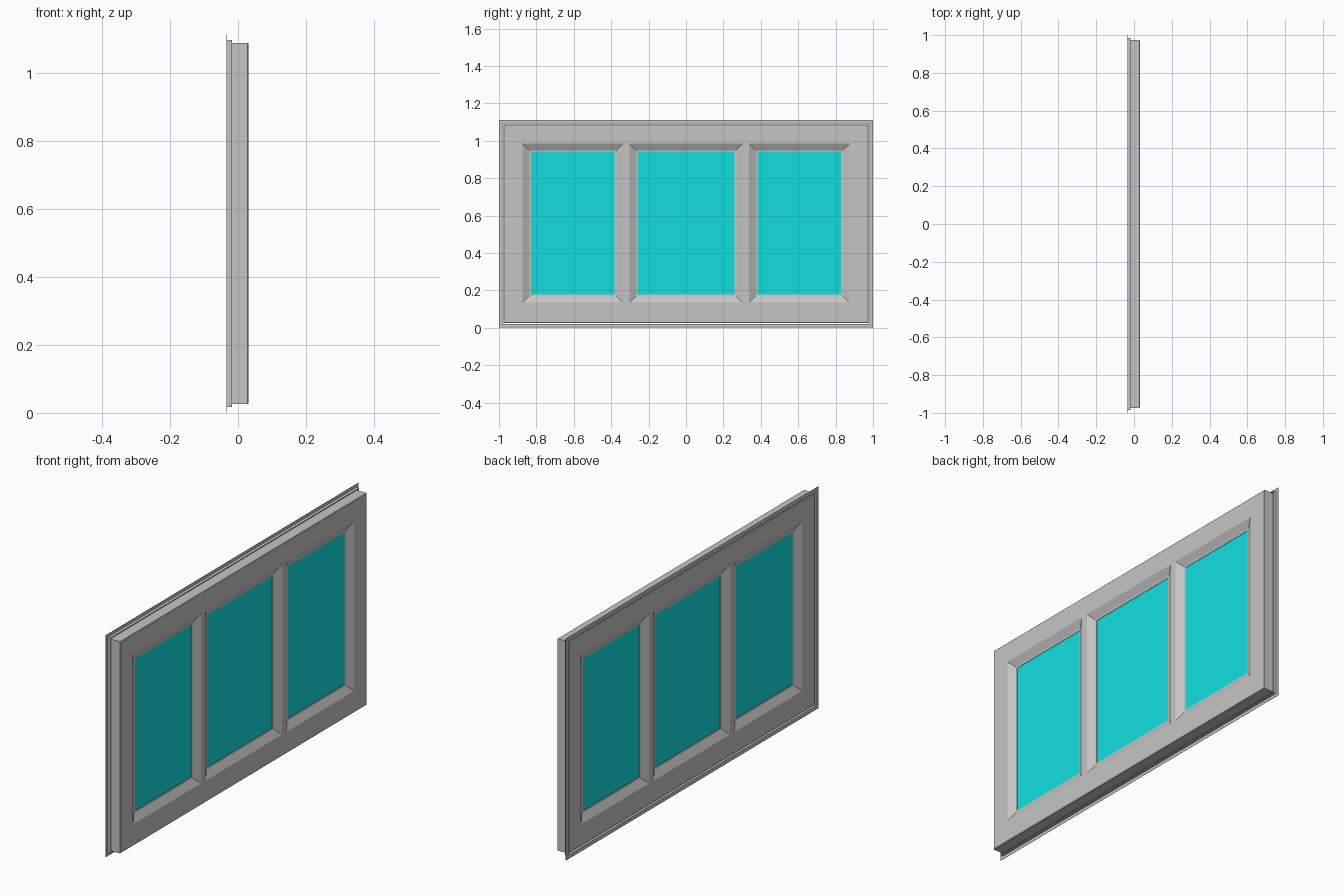
import bpy, bmesh

if "Cube" in bpy.data.objects:
    bpy.data.objects.remove(bpy.data.objects["Cube"])


def material(name, rgb):
    m = bpy.data.materials.new(name)
    m.diffuse_color = (*rgb, 1)
    m.use_nodes = True
    m.node_tree.nodes["Principled BSDF"].inputs["Base Color"].default_value = m.diffuse_color
    return m


GREY = material("frame_grey", (0.56, 0.56, 0.56))
CYAN = material("glass_cyan", (0.006, 0.74, 0.74))


def finish(bm, name, mat):
    bmesh.ops.remove_doubles(bm, verts=bm.verts, dist=0.0001)
    bmesh.ops.recalc_face_normals(bm, faces=bm.faces)
    me = bpy.data.meshes.new(name)
    bm.to_mesh(me)
    bm.free()
    me.materials.append(mat)
    ob = bpy.data.objects.new(name, me)
    bpy.context.collection.objects.link(ob)
    return ob


def loop(bm, rect, grow, x):
    """Rectangle of verts in the y-z plane, grown outwards."""
    y0, y1, z0, z1 = rect
    pts = [(y0 - grow, z0 - grow), (y1 + grow, z0 - grow),
           (y1 + grow, z1 + grow), (y0 - grow, z1 + grow)]
    return [bm.verts.new((x, y, z)) for y, z in pts]


def strips(bm, rings, closed=False):
    """Mitred quads joining consecutive rectangular loops."""
    pairs = list(zip(rings, rings[1:]))
    if closed:
        pairs.append((rings[-1], rings[0]))
    for a, b in pairs:
        for i in range(4):
            j = (i + 1) % 4
            bm.faces.new((a[i], a[j], b[j], b[i]))


X = 0.031                                  # half thickness of the frame
CH = 0.003                                 # small edge chamfer
BODY = (-0.975, 0.975, 0.026, 1.087)
WIN_Z = (0.134, 0.985)
WINDOWS = [(-0.875, -0.337), (-0.303, 0.303), (0.337, 0.875)]
SLOPE = 0.045                              # width of moulding plus rim
RIM = 0.008

# Frame: flat faces on both sides, with window cells left open
bm = bmesh.new()
ys = [BODY[0] + CH] + [y for w in WINDOWS for y in w] + [BODY[1] - CH]
zs = [BODY[2] + CH, *WIN_Z, BODY[3] - CH]
for x in (X, -X):
    for i in range(len(ys) - 1):
        for k in range(3):
            if k == 1 and i % 2 == 1:
                continue
            bm.faces.new([bm.verts.new((x, y, z)) for y, z in (
                (ys[i], zs[k]), (ys[i + 1], zs[k]),
                (ys[i + 1], zs[k + 1]), (ys[i], zs[k + 1]))])
# Outer edge of the frame, split at the same grid lines
edge = [(-CH, X), (0, X - CH), (0, CH - X), (-CH, -X)]
strips(bm, [loop(bm, BODY, g, x) for g, x in edge])
# Sloped mouldings and flat rims round each window
moulding = [(0, X), (RIM - SLOPE, 0.011), (-SLOPE, 0.010),
            (-SLOPE, -0.010), (RIM - SLOPE, -0.011), (0, -X)]
for w in WINDOWS:
    strips(bm, [loop(bm, (*w, *WIN_Z), g, x) for g, x in moulding])
finish(bm, "window_frame", GREY)

# Glass panes
for name, w in zip(("left_pane", "middle_pane", "right_pane"), WINDOWS):
    bm = bmesh.new()
    a, b = (loop(bm, (*w, *WIN_Z), -SLOPE, x) for x in (0.008, -0.008))
    strips(bm, [a, b])
    bm.faces.new(a)
    bm.faces.new(b)
    finish(bm, name, CYAN)

# Thin L-shaped trim round the back edge
bm = bmesh.new()
trim = [(0.005, -0.018), (0.009, -0.018), (0.009, -0.0325),
        (0.025, -0.0325), (0.025, -0.034), (0.005, -0.034)]
strips(bm, [loop(bm, BODY, g, x) for g, x in trim], closed=True)
finish(bm, "edge_trim", GREY)
